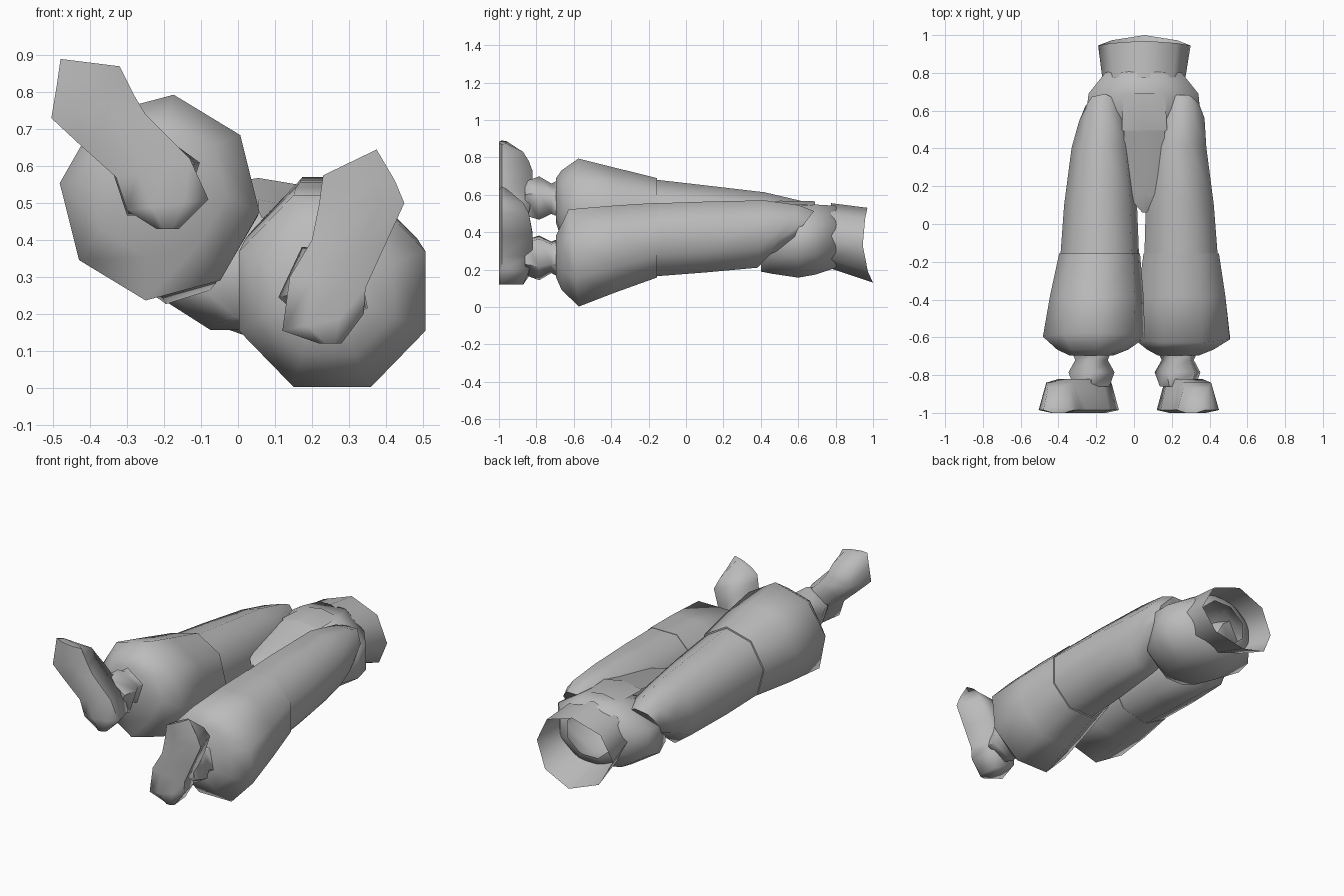
import bpy, bmesh, math
from mathutils import Vector

if "Cube" in bpy.data.objects:
    bpy.data.objects.remove(bpy.data.objects["Cube"], do_unlink=True)

grey = bpy.data.materials.new("plain grey")
grey.use_nodes = True
tone = (0.5, 0.5, 0.5, 1)
grey.diffuse_color = tone
grey.node_tree.nodes["Principled BSDF"].inputs["Base Color"].default_value = tone


def skin(name, rings, cap_start=False, cap_end=False, closed=True, angle=65):
    """Join rings of points into one surface."""
    bm = bmesh.new()
    rows = [[bm.verts.new(p) for p in ring] for ring in rings]
    n = len(rows[0])
    for a, b in zip(rows, rows[1:]):
        for i in range(n if closed else n - 1):
            j = (i + 1) % n
            bm.faces.new((a[i], a[j], b[j], b[i]))
    if cap_start:
        bm.faces.new(rows[0])
    if cap_end:
        bm.faces.new(rows[-1])
    bmesh.ops.recalc_face_normals(bm, faces=bm.faces)
    mesh = bpy.data.meshes.new(name)
    bm.to_mesh(mesh)
    bm.free()
    mesh.materials.append(grey)
    ob = bpy.data.objects.new(name, mesh)
    bpy.context.collection.objects.link(ob)
    bpy.ops.object.select_all(action='DESELECT')
    ob.select_set(True)
    bpy.context.view_layer.objects.active = ob
    bpy.ops.object.shade_smooth_by_angle(angle=math.radians(angle))
    return ob


def ring(y, x, z, rx, rz, tilt=0, phase=22.5, sides=8):
    """Ring around the y axis; tilt pushes its top towards +y."""
    pts = []
    for i in range(sides):
        a = math.radians(phase) + math.tau * i / sides
        pts.append(Vector((x + rx * math.cos(a), y + tilt * math.sin(a), z + rz * math.sin(a))))
    return pts


def between(a, b):
    return [(p + q) / 2 for p, q in zip(a, b)]


def leg(side, phase, turn, slant, ankle, hem, knee, mid, hip):
    """Thigh, flared lower leg and five-sided ankle; each station is x, z."""
    def at(y, c, rx, rz, tilt=0):
        return ring(y, c[0], c[1], rx, rz, tilt, phase)
    skin(side + "_thigh", [at(-.2, knee, .212, .212), at(.1, between(knee, mid), .195, .205),
                           at(.4, mid, .16, .195, .02), at(.53, hip, .128, .14, .08),
                           at(.61, hip, .095, .105, .08)], True, True)
    skin(side + "_lower_leg", [at(-.155, knee, .216, .216), at(-.38, between(knee, hem), .25, .252),
                               at(-.6, hem, .273, .281, slant), at(-.665, between(hem, ankle), .19, .19),
                               at(-.695, ankle, .12, .12)], True, True)
    skin(side + "_ankle", [ring(y, *ankle, r, r, 0, turn, 5) for y, r in
                           ((-.66, .12), (-.72, .09), (-.785, .128), (-.86, .1))], True, True)


leg("left", 22.5, 47, -.03, (.235, .27), (.255, .262), (.25, .357), (.235, .39), (.255, .415))
leg("right", -8, 90, .025, (-.225, .57), (-.212, .515), (-.182, .475), (-.172, .42), (-.165, .43))


def foot(name, outline):
    """Each outline entry: left x, z, right x, z and instep height."""
    rings = []
    for ax, az, bx, bz, top in outline:
        a, b = Vector((ax, 0, az)), Vector((bx, 0, bz))
        rings.append([a.lerp(b, t) + Vector((0, y, 0)) for t, y in
                      ((0, -.985), (.3, -1), (.7, -1), (1, -.985), (.82, top), (.18, top))])
    skin(name, rings, True, True, angle=80)


foot("right_foot", [(-.22, .43, -.16, .43, -.87), (-.3, .48, -.08, .51, -.84),
                    (-.33, .57, -.13, .62, -.82), (-.43, .66, -.25, .74, -.82),
                    (-.505, .73, -.28, .79, -.84), (-.49, .82, -.3, .83, -.87),
                    (-.48, .89, -.32, .87, -.96)])
foot("left_foot", [(.22, .12, .28, .12, -.87), (.12, .155, .34, .2, -.84),
                   (.14, .3, .345, .27, -.82), (.2, .4, .395, .38, -.82),
                   (.22, .5, .45, .5, -.84), (.225, .54, .425, .56, -.87),
                   (.23, .575, .375, .645, -.96)])

# Pelvis with an open top and an inner lip
skin("pelvis", [ring(.4, .05, .3, .14, .12), ring(.46, .05, .33, .26, .165), ring(.6, .05, .348, .325, .207),
                ring(.69, .05, .36, .315, .203), ring(.8, .05, .375, .22, .18), ring(.82, .05, .375, .15, .13)],
     cap_start=True)

# Flared waist tube, its rim dipping at the sides
rim = ring(.945, .055, .33, .245, .2, phase=0)
for p in rim:
    p.y += (.025 if p.z > .33 else .055) * (abs(p.z - .33) / .2) ** 2
skin("waist_band", [ring(.775, .052, .38, .22, .175, phase=0), rim])

# Hanging front cloth with a low centre ridge, wider at its top
rows = [(.69, .11, .555), (.5, .12, .558), (.49, .108, .555), (.16, .1, .5), (.06, .01, .47)]
skin("front_cloth", [[Vector((.055 - w, y, z - .01)), Vector((.055, y, z + .01)), Vector((.055 + w, y, z - .01))]
                     for y, w, z in rows], closed=False)
